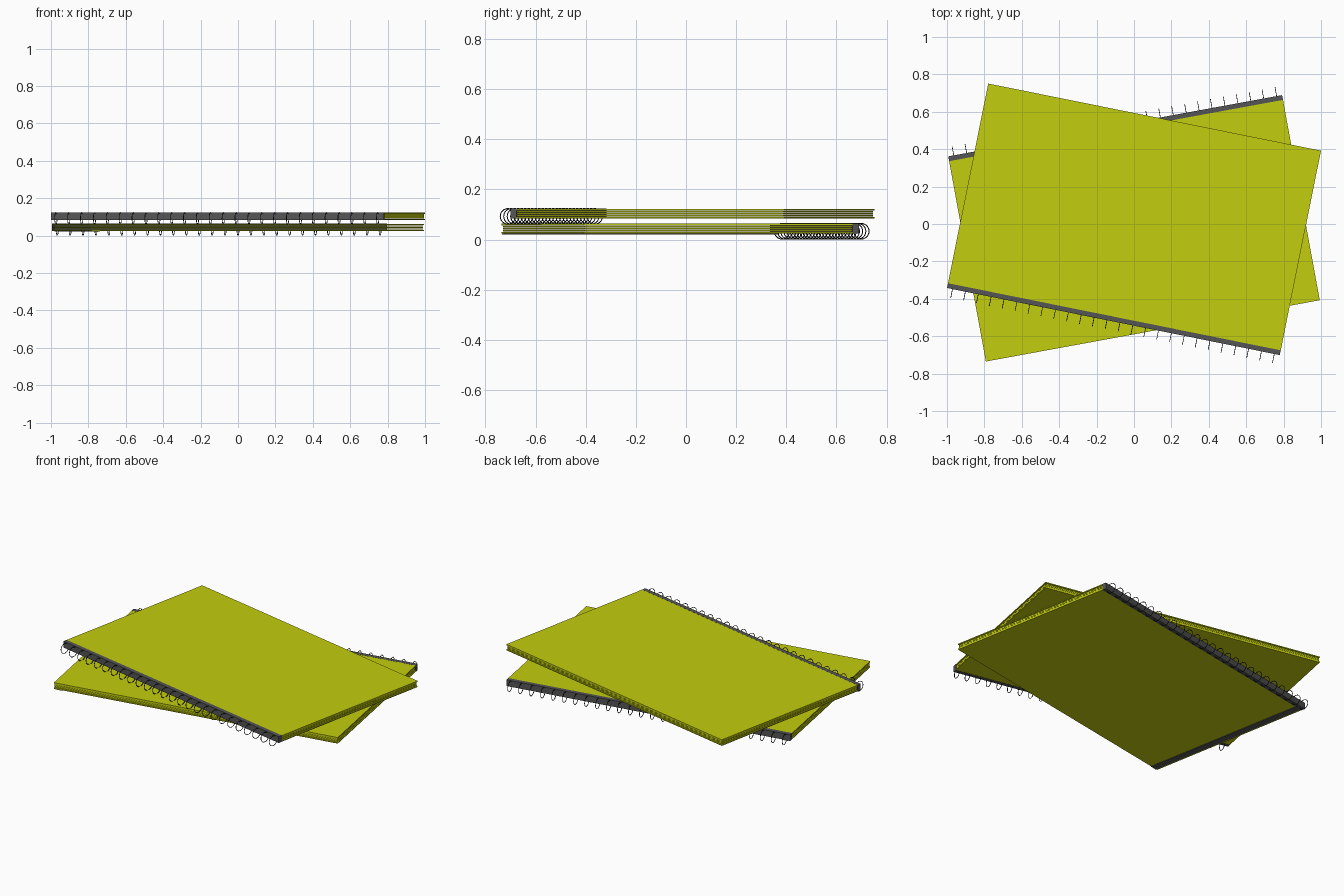
import bpy
from math import radians, pi
from mathutils import Matrix, Vector

cube = bpy.data.objects.get("Cube")
if cube:
    bpy.data.objects.remove(cube)

LENGTH, WIDTH = 1.815, 1.115
RINGS, RING_R = 26, 0.031


def material(name, rgb):
    m = bpy.data.materials.new(name)
    m.use_nodes = True
    m.diffuse_color = (*rgb, 1)
    m.node_tree.nodes["Principled BSDF"].inputs["Base Color"].default_value = (*rgb, 1)
    return m


yellow = material("lime_yellow", (0.54, 0.61, 0.004))
grey = material("spine_grey", (0.09, 0.09, 0.09))
black = material("wire_black", (0.012, 0.012, 0.012))


def box(name, low, high, mat, frame):
    """Box between two corners, placed in a notebook's frame."""
    low, high = Vector(low), Vector(high)
    bpy.ops.mesh.primitive_cube_add(size=1)
    ob = bpy.context.object
    ob.name = name
    ob.data.materials.append(mat)
    ob.data.transform(Matrix.Translation((low + high) / 2) @ Matrix.Diagonal((*(high - low), 1)))
    ob.matrix_world = frame
    return ob


def notebook(prefix, y, z, angle):
    frame = Matrix.Translation((0, y, z)) @ Matrix.Rotation(radians(angle), 4, "Z")
    hx, hy = LENGTH / 2, WIDTH / 2
    inner = -hy + 0.026

    # Covers and recessed page block
    for name, z0, z1 in (("back_cover", 0.024, 0.030), ("front_cover", 0.057, 0.063)):
        box(f"{prefix}_{name}", (-hx, inner, z0), (hx, hy, z1), yellow, frame)
    for i in range(3):
        z0 = 0.032 + i * 0.008
        box(f"{prefix}_pages_{i + 1}", (-hx + 0.004, inner, z0),
            (hx - 0.004, hy - 0.004, z0 + 0.007), yellow, frame)

    # Spine strip along the bound edge
    box(f"{prefix}_spine", (-hx, -hy, 0.0235), (hx, inner, 0.0635), grey, frame)

    # Wire binding rings
    bpy.ops.mesh.primitive_torus_add(major_radius=RING_R, minor_radius=0.002,
                                     major_segments=24, minor_segments=6)
    rings = bpy.context.object
    rings.name = f"{prefix}_binding_rings"
    rings.data.materials.append(black)
    rings.data.transform(Matrix.Translation((-hx + 0.03, -hy - 0.016, 0.033))
                         @ Matrix.Rotation(pi / 2, 4, "Y"))
    rings.matrix_world = frame
    bpy.ops.object.shade_smooth_by_angle()
    array = rings.modifiers.new("Array", "ARRAY")
    array.count = RINGS
    array.use_relative_offset = False
    array.use_constant_offset = True
    array.constant_offset_displace = ((LENGTH - 0.06) / (RINGS - 1), 0, 0)
    return frame


lower = notebook("lower_notebook", -0.023, 0, 180 + 10.4)
notebook("upper_notebook", 0.025, 0.0595, -11.4)

# Dark band under the lower notebook
box("lower_notebook_band", (LENGTH / 2 - 0.055, -WIDTH / 2, 0.021),
    (LENGTH / 2 - 0.012, WIDTH / 2, 0.024), grey, lower)
